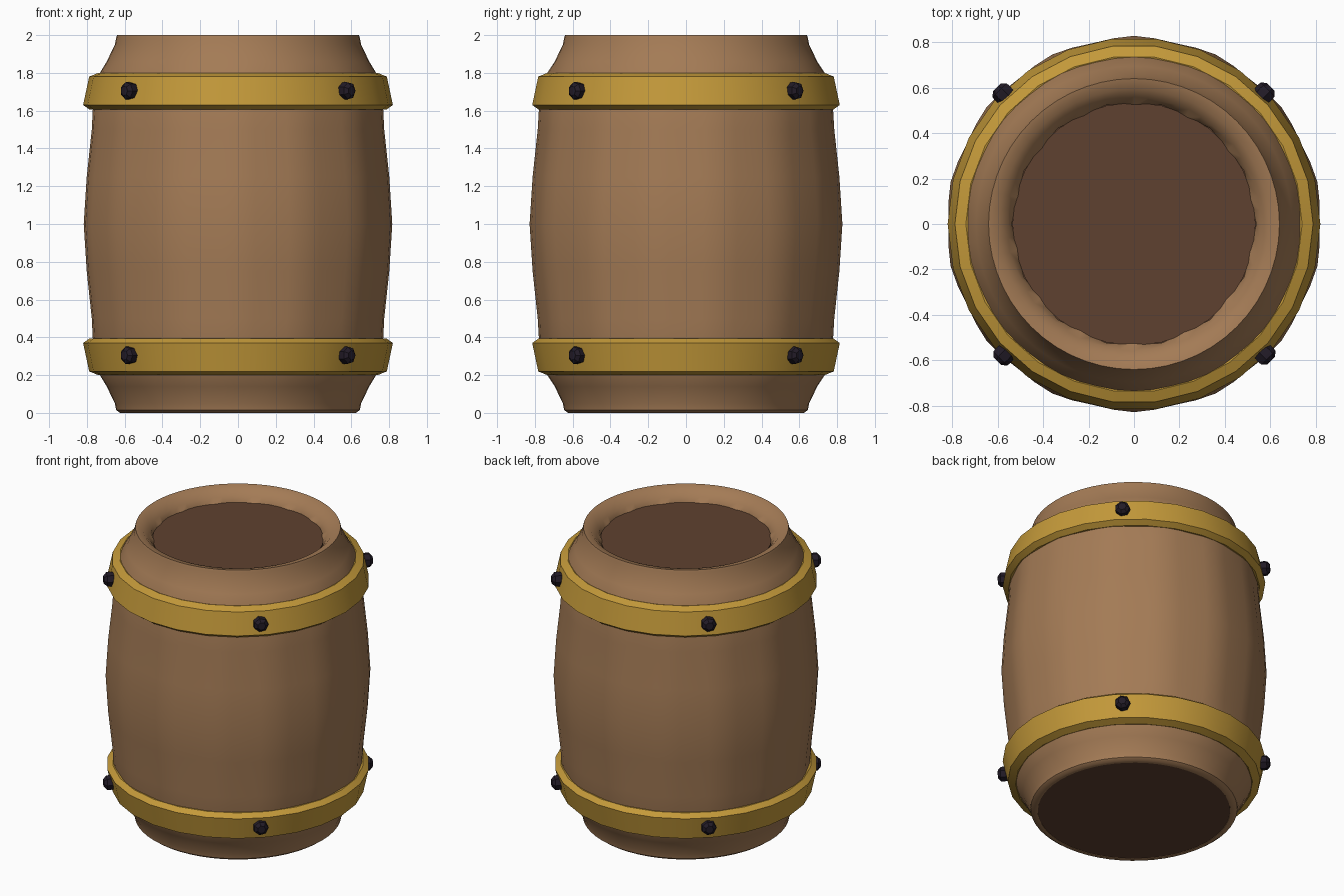
import bpy, bmesh, math
from mathutils import Vector

if "Cube" in bpy.data.objects:
    bpy.data.objects.remove(bpy.data.objects["Cube"])


def material(name, rgb):
    m = bpy.data.materials.new(name)
    m.diffuse_color = (*rgb, 1)
    m.use_nodes = True
    m.node_tree.nodes["Principled BSDF"].inputs["Base Color"].default_value = m.diffuse_color
    return m


WOOD = material("light wood", (0.37, 0.198, 0.092))
DARK = material("dark wood", (0.113, 0.053, 0.029))
BRASS = material("brass", (0.55, 0.32, 0.042))
IRON = material("dark iron", (0.016, 0.011, 0.02))


def lathe(name, profile, sides, mat, closed=False, caps=False, staves=0, angle=40, offset=0):
    """Revolve (radius, z, stave ripple depth) points about z."""
    bm = bmesh.new()
    rings = []
    for r, z, depth in profile:
        ring = []
        for i in range(sides):
            a = 2 * math.pi * (i + offset) / sides
            rr = r - depth * (1 - math.cos(staves * (a - math.pi / 2))) / 2
            ring.append(bm.verts.new((rr * math.cos(a), rr * math.sin(a), z)))
        rings.append(ring)
    pairs = list(zip(rings, rings[1:]))
    if closed:
        pairs.append((rings[-1], rings[0]))
    for a, b in pairs:
        for i in range(sides):
            j = (i + 1) % sides
            bm.faces.new((a[i], a[j], b[j], b[i]))
    if caps:
        bm.faces.new(rings[0][::-1])
        bm.faces.new(rings[-1])
    bmesh.ops.recalc_face_normals(bm, faces=bm.faces)
    me = bpy.data.meshes.new(name)
    bm.to_mesh(me)
    bm.free()
    me.materials.append(mat)
    ob = bpy.data.objects.new(name, me)
    bpy.context.collection.objects.link(ob)
    bpy.ops.object.select_all(action='DESELECT')
    ob.select_set(True)
    bpy.context.view_layer.objects.active = ob
    bpy.ops.object.shade_smooth_by_angle(angle=math.radians(angle))
    return ob


# Barrel wall: bulging outside, rolled rim, and recess at the top
half = [(0.645, 0.015, 0), (0.652, 0.05, 0), (0.695, 0.14, 0), (0.735, 0.2, 0.004),
        (0.778, 0.38, 0.01), (0.785, 0.5, 0.012), (0.812, 0.75, 0.012)]
profile = ([(0.595, 0.06, 0), (0.6, 0.0, 0), (0.625, 0.0, 0)] + half + [(0.828, 1.0, 0.012)]
           + [(r, 2 - z, d) for r, z, d in reversed(half)]
           + [(0.64, 2.0, 0), (0.592, 1.99, 0), (0.56, 1.95, 0.008), (0.52, 1.915, -0.018),
              (0.52, 1.86, -0.018)])
lathe("barrel_wall", profile, 56, WOOD, staves=14)

# Recessed lid and flush base
lathe("lid", [(0.535, 1.88, 0), (0.535, 1.92, 0)], 28, DARK, caps=True)
lathe("base", [(0.602, 0.002, 0), (0.602, 0.03, 0)], 28, DARK, caps=True)

# Brass hoops, the lower one mirrored about mid height
hoop = [(0.72, 1.61, 0), (0.785, 1.605, 0), (0.82, 1.63, 0), (0.788, 1.78, 0),
        (0.74, 1.80, 0), (0.70, 1.79, 0)]
lathe("upper_hoop", hoop, 26, BRASS, closed=True, angle=25)
lathe("lower_hoop", [(r, 2 - z, 0) for r, z, _ in hoop], 26, BRASS, closed=True, angle=25)

# Iron bolts on both hoops at the diagonals
for label, z in (("upper", 1.705), ("lower", 0.305)):
    for k in range(4):
        a = math.radians(45 + 90 * k)
        d = Vector((math.cos(a), math.sin(a), 0))
        bolt = lathe(f"{label}_bolt_{k + 1}",
                     [(0.04, -0.05, 0), (0.048, 0.0, 0), (0.046, 0.022, 0), (0.026, 0.04, 0)],
                     7, IRON, caps=True, angle=20)
        bolt.rotation_mode = 'QUATERNION'
        bolt.rotation_quaternion = d.to_track_quat('Z', 'Y')
        bolt.location = d * 0.812 + Vector((0, 0, z))
